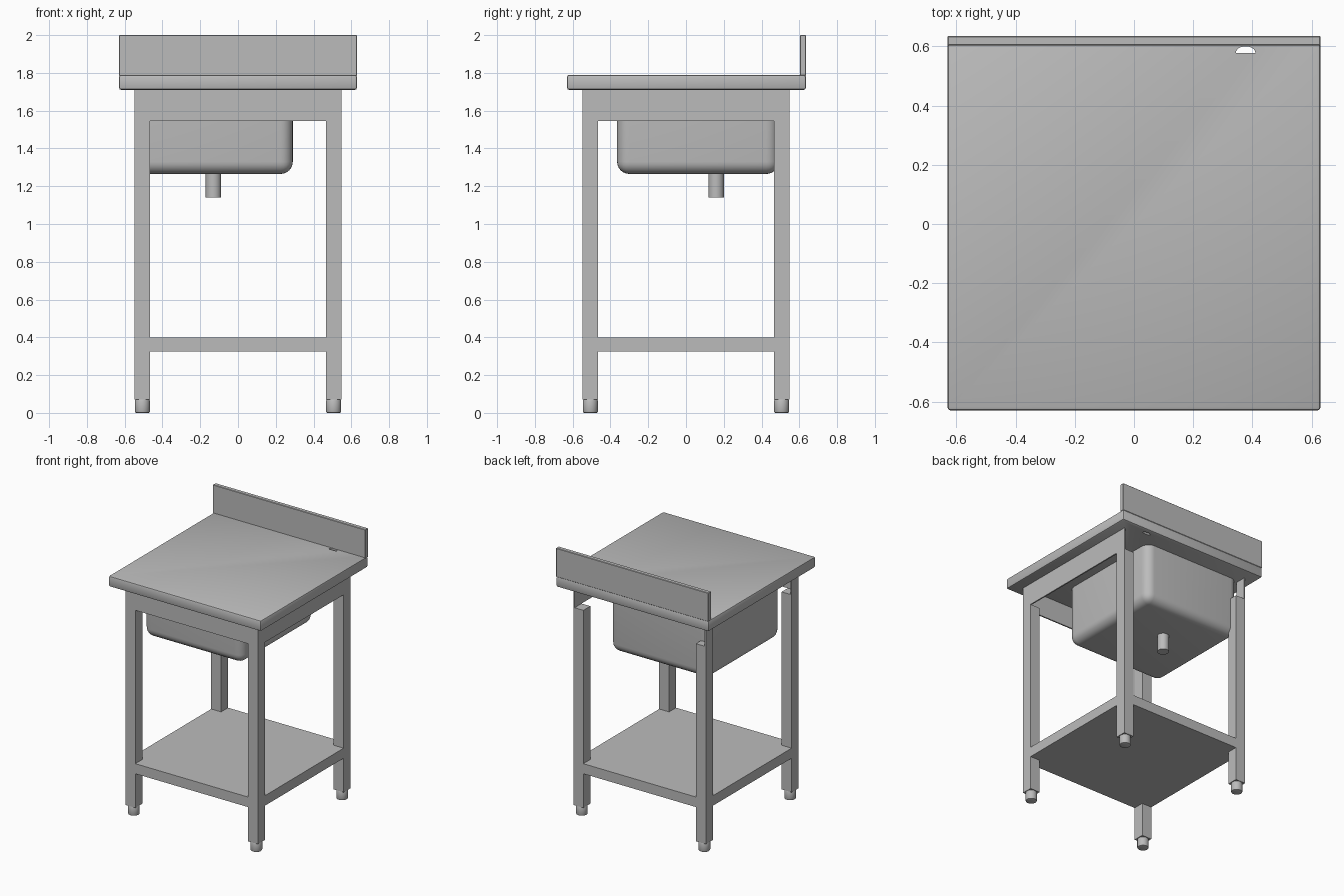
import bpy, bmesh, math

if "Cube" in bpy.data.objects:
    bpy.data.objects.remove(bpy.data.objects["Cube"])

steel = bpy.data.materials.new("brushed_steel")
steel.diffuse_color = (0.5, 0.5, 0.5, 1)
steel.use_nodes = True
steel.node_tree.nodes["Principled BSDF"].inputs["Base Color"].default_value = steel.diffuse_color


def finish(name, bm, smooth=False):
    bmesh.ops.recalc_face_normals(bm, faces=bm.faces)
    me = bpy.data.meshes.new(name)
    bm.to_mesh(me)
    bm.free()
    ob = bpy.data.objects.new(name, me)
    bpy.context.collection.objects.link(ob)
    me.materials.append(steel)
    if smooth:
        bpy.ops.object.select_all(action='DESELECT')
        ob.select_set(True)
        bpy.context.view_layer.objects.active = ob
        bpy.ops.object.shade_smooth_by_angle(angle=math.radians(35))
    return ob


def prism(name, outline, z0, z1):
    """Extrude a flat outline from z0 up to z1."""
    bm = bmesh.new()
    face = bm.faces.new([bm.verts.new((x, y, z0)) for x, y in outline])
    top = bmesh.ops.extrude_face_region(bm, geom=[face])["geom"]
    bmesh.ops.translate(bm, vec=(0, 0, z1 - z0),
                        verts=[v for v in top if isinstance(v, bmesh.types.BMVert)])
    return finish(name, bm)


def box(name, x0, x1, y0, y1, z0, z1, bevel=0, segments=2, keep_top=False):
    bm = bmesh.new()
    bmesh.ops.create_cube(bm, size=1)
    for v in bm.verts:
        v.co = ((x0 + x1) / 2 + v.co.x * (x1 - x0),
                (y0 + y1) / 2 + v.co.y * (y1 - y0),
                (z0 + z1) / 2 + v.co.z * (z1 - z0))
    if bevel:
        edges = [e for e in bm.edges
                 if not (keep_top and all(v.co.z > z1 - 1e-4 for v in e.verts))]
        bmesh.ops.bevel(bm, geom=edges, offset=bevel, segments=segments,
                        profile=0.5, affect='EDGES')
    return finish(name, bm, smooth=bevel > 0)


def cylinder(name, x, y, z0, z1, r, bevel=0):
    bm = bmesh.new()
    bmesh.ops.create_cone(bm, cap_ends=True, segments=24, radius1=r, radius2=r, depth=z1 - z0)
    bmesh.ops.translate(bm, vec=(x, y, (z0 + z1) / 2), verts=bm.verts)
    if bevel:
        rims = [e for e in bm.edges if abs(e.verts[0].co.z - e.verts[1].co.z) < 1e-5]
        bmesh.ops.bevel(bm, geom=rims, offset=bevel, segments=2, profile=0.5, affect='EDGES')
    return finish(name, bm, smooth=True)


OUT, IN = 0.547, 0.465        # outer and inner faces of the legs
APRON, TOP = 1.545, 1.71      # underside of apron and of worktop

# Worktop with a half-round tap hole near the back
worktop = box("worktop", -0.63, 0.63, -0.63, 0.635, TOP, 1.79, 0.012)
arc = [(0.377 + 0.033 * math.cos(a), 0.578 + 0.022 * math.sin(a))
       for a in (math.pi * i / 12 for i in range(13))]
cutter = prism("tap_hole_cutter", arc, 1.6, 1.9)
cutter.hide_render = True
cutter.hide_set(True)
cut = worktop.modifiers.new("tap_hole", 'BOOLEAN')
cut.operation = 'DIFFERENCE'
cut.object = cutter

# Splash guard along the back
box("backsplash", -0.63, 0.63, 0.603, 0.635, 1.785, 2.0, 0.003, 1)

# Aprons: full at front and right, only end tabs at left, open at the back
T = 0.01
box("front_apron", -OUT, OUT, -OUT, -OUT + T, APRON, TOP)
box("right_apron", OUT - T, OUT, -OUT + T, OUT, APRON, TOP)
box("left_front_tab", -OUT, -OUT + T, -OUT + T, -IN, APRON, TOP)
box("left_back_tab", -OUT, -OUT + T, IN, OUT, APRON, TOP)

# Legs and round feet
for side, sx in (("left", -1), ("right", 1)):
    for end, sy in (("front", -1), ("back", 1)):
        xs, ys = sorted((sx * IN, sx * OUT)), sorted((sy * IN, sy * OUT))
        box(f"{end}_{side}_leg", *xs, *ys, 0.07, APRON)
        cylinder(f"{end}_{side}_foot", sum(xs) / 2, sum(ys) / 2, 0, 0.072, 0.04, 0.008)

# Lower shelf, notched around the legs
corner = [(IN, -OUT), (IN, -IN), (OUT, -IN)]
outline = []
for k in range(4):
    c, s = round(math.cos(k * math.pi / 2)), round(math.sin(k * math.pi / 2))
    outline += [(c * x - s * y, s * x + c * y) for x, y in corner]
prism("lower_shelf", outline, 0.325, 0.4)

# Sink basin with rounded corners, and its drain
box("sink_basin", -0.53, 0.29, -0.365, 0.49, 1.265, TOP + 0.005, 0.065, 6, keep_top=True)
cylinder("drain_pipe", -0.13, 0.16, 1.14, 1.27, 0.041)
